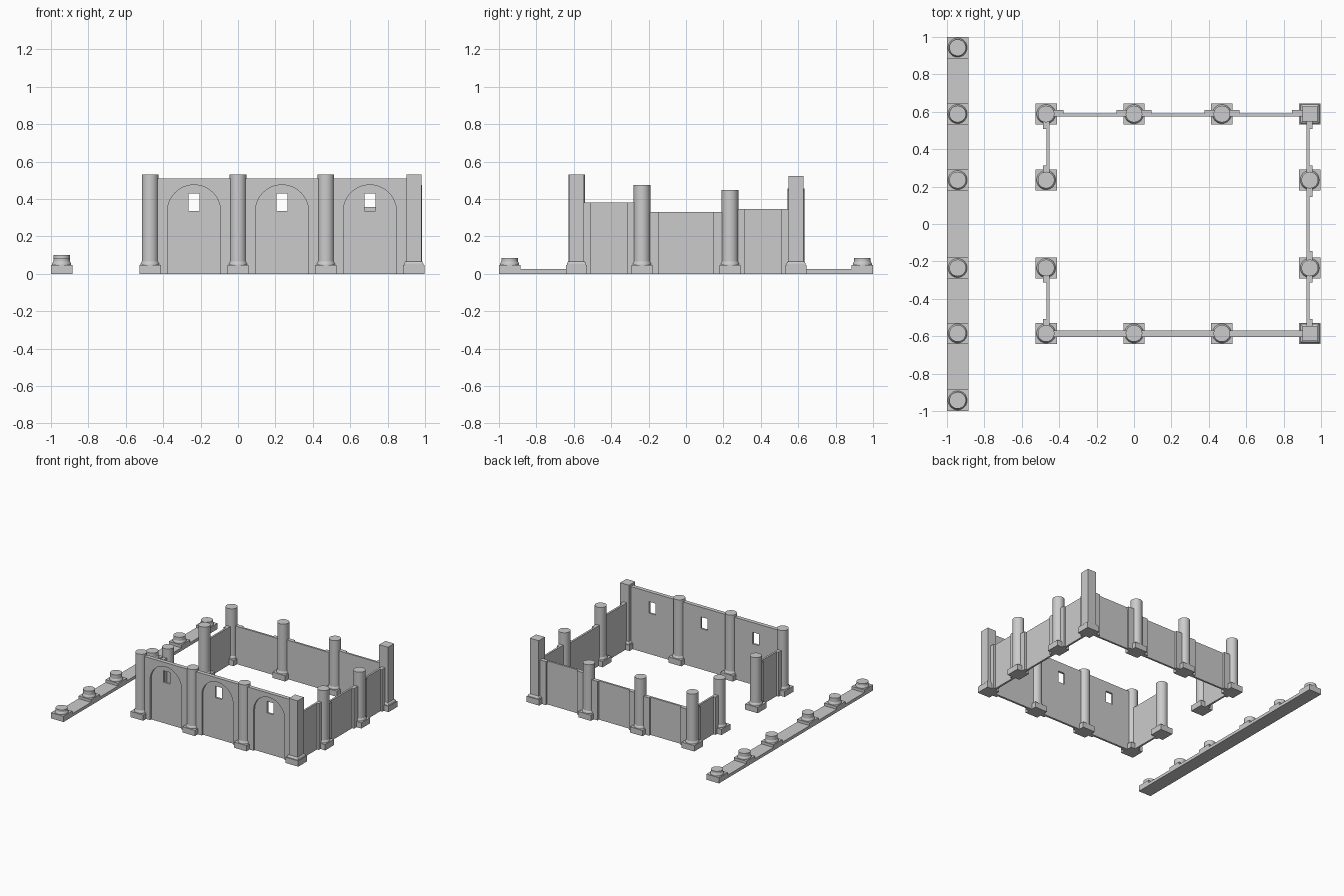
import bpy, bmesh, math

if "Cube" in bpy.data.objects:
    bpy.data.objects.remove(bpy.data.objects["Cube"])

SEG = 32
FRONT, BACK, SIDE = -0.585, 0.588, 0.235   # column rows in y
LEFT, RIGHT = -0.47, 0.94                  # wall ends in x


def finish(bm, name, smooth=False):
    bmesh.ops.recalc_face_normals(bm, faces=bm.faces)
    me = bpy.data.meshes.new(name)
    bm.to_mesh(me)
    bm.free()
    ob = bpy.data.objects.new(name, me)
    bpy.context.collection.objects.link(ob)
    if smooth:
        bpy.ops.object.select_all(action='DESELECT')
        ob.select_set(True)
        bpy.context.view_layer.objects.active = ob
        bpy.ops.object.shade_smooth_by_angle(angle=math.radians(30))
    return ob


def prism(bm, pts, d0, d1, axis):
    """Extrude a (u, z) outline between depths d0 and d1; u runs along axis."""
    def place(u, d, z):
        return (u, d, z) if axis == 'x' else (d, u, z)
    a = [bm.verts.new(place(u, d0, z)) for u, z in pts]
    b = [bm.verts.new(place(u, d1, z)) for u, z in pts]
    bm.faces.new(a)
    bm.faces.new(b[::-1])
    n = len(pts)
    for i in range(n):
        j = (i + 1) % n
        bm.faces.new((a[i], a[j], b[j], b[i]))


def rect(u0, u1, z0, z1):
    return [(u0, z0), (u1, z0), (u1, z1), (u0, z1)]


def stack(bm, x, y, profile, sides, start=0.0):
    """Stack rings of (radius, z) into a closed solid."""
    rings = []
    for r, z in profile:
        rings.append([bm.verts.new((x + r * math.cos(start + 2 * math.pi * k / sides),
                                    y + r * math.sin(start + 2 * math.pi * k / sides), z))
                      for k in range(sides)])
    bm.faces.new(rings[0][::-1])
    bm.faces.new(rings[-1])
    for lo, hi in zip(rings, rings[1:]):
        for k in range(sides):
            j = (k + 1) % sides
            bm.faces.new((lo[k], lo[j], hi[j], hi[k]))


def column(name, x, y, top, square=False):
    bm = bmesh.new()
    prism(bm, rect(x - 0.057, x + 0.057, 0, 0.047), y - 0.057, y + 0.057, 'x')
    f = math.sqrt(2) if square else 1.0
    s = 0.040 if square else 0.0445
    prof = [(0.051 * f, 0.047), (0.051 * f, 0.054), (0.047 * f, 0.062), (s * f, 0.066), (s * f, top)]
    stack(bm, x, y, prof, 4 if square else SEG, math.pi / 4 if square else 0)
    finish(bm, name, not square)


def bay(name, u0, u1, h, r, depths, axis, window=False):
    """Wall bay: thin inner panel plus an outer layer with an arched recess."""
    inner, mid, outer = depths
    c = (u0 + u1) / 2
    bm = bmesh.new()
    if window:
        for q in (rect(u0, c - 0.03, 0, h), rect(c + 0.03, u1, 0, h),
                  rect(c - 0.03, c + 0.03, 0, 0.335), rect(c - 0.03, c + 0.03, 0.43, h)):
            prism(bm, q, inner, mid, axis)
    else:
        prism(bm, rect(u0, u1, 0, h), inner, mid, axis)
    # half of the arch curve, cut off where the broken wall ends
    spring = 0.475 - r
    arc = [(r, 0.0)]
    if h > spring:
        end = math.pi / 2 if h > 0.475 else math.asin((h - spring) / r)
        n = 14 if h > 0.475 else 4
        arc += [(r * math.cos(end * k / n), spring + r * math.sin(end * k / n)) for k in range(n + 1)]
    else:
        arc.append((r, h))
    left = [(u0, 0)] + [(c - a, z) for a, z in arc]
    right = [(c + a, z) for a, z in reversed(arc)] + [(u1, 0)]
    if h > 0.475:
        prism(bm, left + right[1:] + [(u1, h), (u0, h)], mid, outer, axis)
    else:
        prism(bm, left + [(u0, h)], mid, outer, axis)
        prism(bm, right + [(u1, h)], mid, outer, axis)
    finish(bm, name)


# front and back walls, three bays each
xs = [LEFT, 0.0, 0.47, RIGHT]
for i, h in enumerate((0.31, 0.32, 0.357)):
    bay("front_wall_bay", xs[i], xs[i + 1], 0.51, 0.142, (-0.57, -0.587, -0.603), 'x', True)
    bay("back_wall_bay", xs[i], xs[i + 1], h, 0.142, (0.576, 0.592, 0.609), 'x')

# right wall, three bays
ys = [FRONT, -SIDE, SIDE, BACK]
right_depths = (0.921, 0.937, 0.954)
for i, (h, r) in enumerate(((0.38, 0.0975), (0.33, 0.145), (0.347, 0.0975))):
    bay("right_wall_bay", ys[i], ys[i + 1], h, r, right_depths, 'y')

# left wall, either side of the doorway
left_depths = (-0.453, -0.469, -0.487)
bay("left_wall_front", FRONT, -SIDE, 0.365, 0.0975, left_depths, 'y')
bay("left_wall_back", SIDE, BACK, 0.31, 0.0975, left_depths, 'y')

# columns and square corner piers
for x, back_top in zip(xs[:3], (0.455, 0.455, 0.445)):
    column("front_column", x, FRONT, 0.53)
    column("back_column", x, BACK, back_top)
column("front_corner_pier", RIGHT, FRONT, 0.53, True)
column("back_corner_pier", RIGHT, BACK, 0.522, True)
column("right_column_front", RIGHT, -SIDE, 0.475)
column("right_column_back", RIGHT, SIDE, 0.447)
column("doorway_column_front", LEFT, -SIDE, 0.44)
column("doorway_column_back", LEFT, SIDE, 0.44)

# porch step with broken column stubs
bm = bmesh.new()
prism(bm, rect(-1.0, -0.886, 0, 0.025), -1.0, 1.0, 'x')
finish(bm, "porch_step")
for y, top in ((-0.943, 0.083), (FRONT, 0.1), (-SIDE, 0.1), (SIDE, 0.1), (BACK, 0.095), (0.943, 0.083)):
    column("porch_column_stub", -0.943, y, top)
